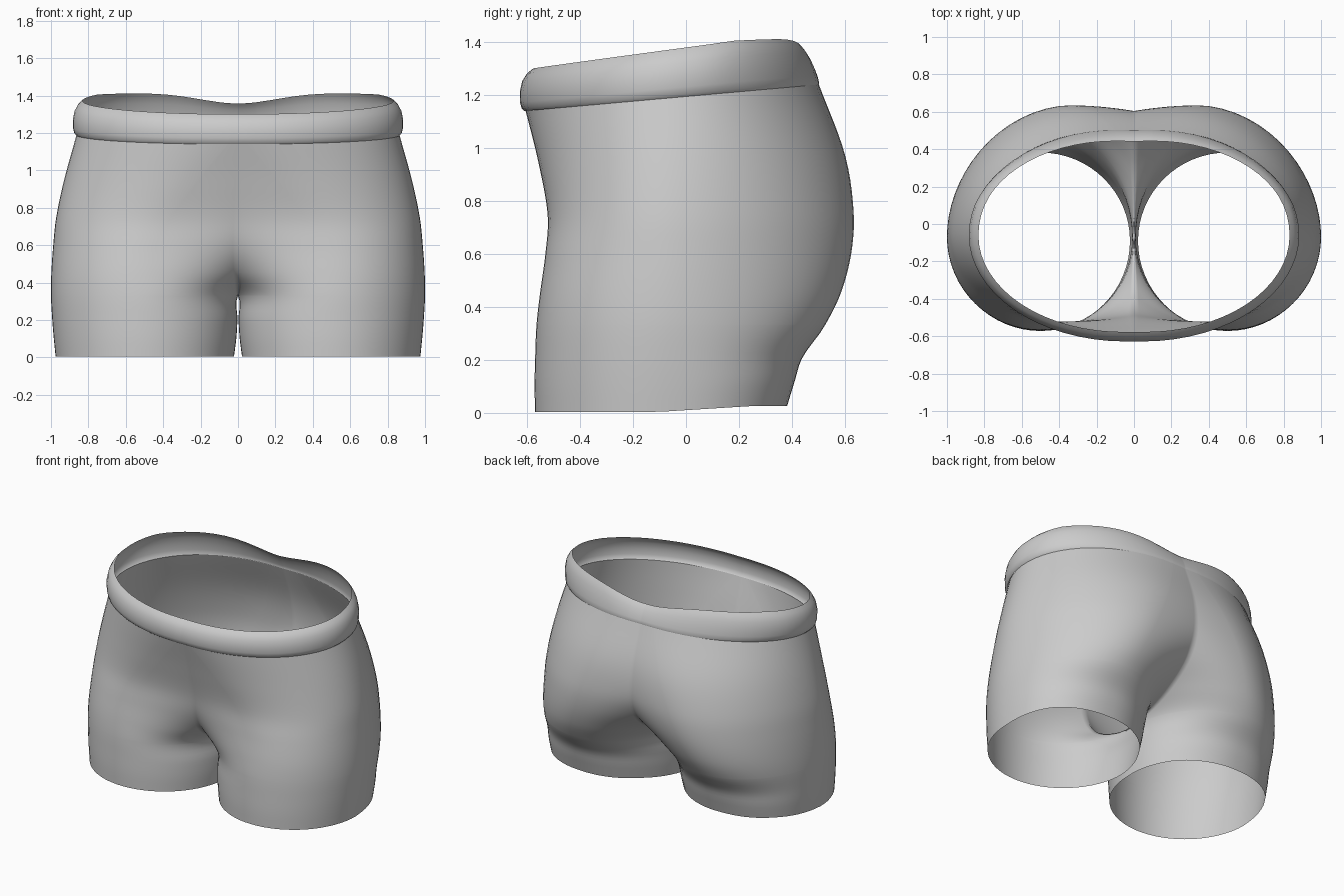
import bpy, bmesh, math

if "Cube" in bpy.data.objects:
    bpy.data.objects.remove(bpy.data.objects["Cube"])

# Key heights and the half-section measurements at each of them
Z = [0, .1, .2, .33, .45, .6, .75, .95, 1.2]
KEYS = {
    "width":   [.975, .985, .993, 1.0, .998, .988, .972, .93, .862],
    "mid_y":   [-.09, -.085, -.08, -.07, -.06, -.05, -.05, -.05, -.06],
    "front_y": [-.57, -.572, -.57, -.565, -.552, -.532, -.522, -.553, -.607],
    "back_y":  [.382, .41, .44, .525, .585, .625, .633, .60, .50],
    "front_x": [.5, .5, .5, .5, .5, .47, .39, .24, .05],
    "back_x":  [.5, .5, .5, .5, .46, .39, .32, .22, .10],
    "front_s": [1.045, 1.018, 1.006, 1.0, .77, .50, .30, .16, .05],
    "back_s":  [1.045, 1.018, 1.006, 1.0, .80, .50, .3, .2, .1],
    "front_p": [1, 1, 1, 1, 1, 1, 1, 1, 1],
    "back_p":  [.86, .88, .93, 1.03, 1.08, 1.1, 1.09, 1.06, 1.0],
}
CROTCH, TOP = .33, 1.2


def key(name, z):
    """Smooth interpolation through the key values."""
    v, n = KEYS[name], len(Z)
    i = max(k for k in range(n - 1) if Z[k] <= z)
    h = Z[i + 1] - Z[i]
    t = (z - Z[i]) / h

    def slope(k):
        a, b = max(k - 1, 0), min(k + 1, n - 1)
        return (v[b] - v[a]) / (Z[b] - Z[a])
    return ((2*t**3 - 3*t*t + 1) * v[i] + (t**3 - 2*t*t + t) * h * slope(i)
            + (3*t*t - 2*t**3) * v[i + 1] + (t**3 - t*t) * h * slope(i + 1))


def half_section(z, n=16):
    """Right half of a level cut, from the inner front round the hip to the inner back."""
    w, yc = key("width", z), key("mid_y", z)

    def side(name):
        src = "front" if z <= CROTCH else name
        cx, s = key(src + "_x", z), key(src + "_s", z)
        ry, p = key(name + "_y", z) - yc, key(name + "_p", z)
        tmax = math.asin(min(1, s))
        inner = [(cx - cx / s * math.sin(tmax * k / n), yc + ry * math.cos(tmax * k / n))
                 for k in range(n, 0, -1)]
        outer = [(cx + (w - cx) * math.sin(math.pi / 2 * k / n) ** p,
                  yc + ry * max(0, math.cos(math.pi / 2 * k / n)) ** p) for k in range(n + 1)]
        return inner + outer
    return side("front") + side("back")[-2::-1]


def mirrored_loft(name, rows):
    """Skin the rows, weld, and mirror across x = 0."""
    bm = bmesh.new()
    grid = [[bm.verts.new(p) for p in row] for row in rows]
    for a, b in zip(grid, grid[1:]):
        for i in range(len(a) - 1):
            bm.faces.new((a[i], a[i + 1], b[i + 1], b[i]))
    bmesh.ops.remove_doubles(bm, verts=bm.verts, dist=1e-5)
    for f in bm.faces:
        f.smooth = True
    mesh = bpy.data.meshes.new(name)
    bm.to_mesh(mesh)
    bm.free()
    ob = bpy.data.objects.new(name, mesh)
    bpy.context.collection.objects.link(ob)
    mod = ob.modifiers.new("mirror", 'MIRROR')
    mod.merge_threshold = .0005
    return ob


# Shorts body: legs up to the crotch, then hips up to the tilted waist
levels = [CROTCH * i / 12 for i in range(13)]
levels += [CROTCH + (TOP - .0001 - CROTCH) * (i / 30) ** 1.6 for i in range(1, 31)]
body = []
for z in levels:
    hem = max(0, 1 - z / .3)
    body.append([(x, y, z + hem * (.004 + .022 * max(0, min(1, (y + .1) / .35)))
                  + .09 * y * (z / TOP) ** 3) for x, y in half_section(z)])
mirrored_loft("shorts_body", body)

# Waistband: bulging strip leaning inward at its top, dipping at the back centre
waist = half_section(TOP - .0001)
band = []
for h, d in [(0, .004), (.06, .014), (.2, .02), (.45, .021), (.7, .012),
             (.88, -.006), (1, -.03)]:
    row = []
    for x, y in waist:
        r = math.hypot(x, y + .06)
        back = max(0, min(1, (y - .1) / .4))
        k = 1 + d * (1 - .6 * back) / r
        dip = .06 * math.exp(-(x / .3) ** 2) if y > 0 else 0
        low = 1.195 + .09 * y
        high = 1.38 + .13 * y - .09 * max(0, y - .2) - dip
        row.append((x * k, (y + .06) * k - .06 - .045 * h * back, low + (high - low) * h))
    band.append(row)
mirrored_loft("waistband", band)
